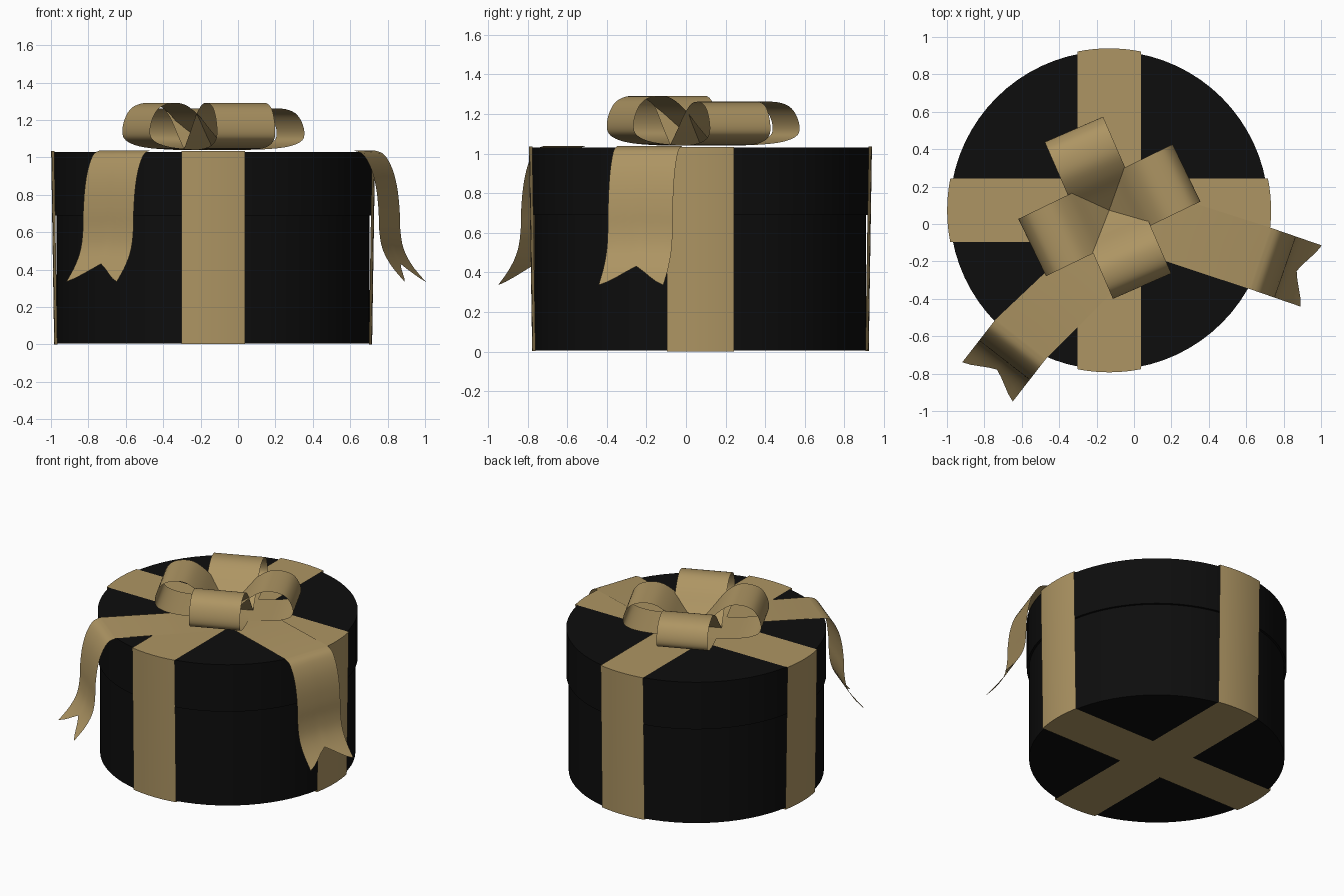
import bpy, bmesh
from math import sqrt, radians, cos, sin
from mathutils import Vector

if "Cube" in bpy.data.objects:
    bpy.data.objects.remove(bpy.data.objects["Cube"])

CX, CY = -0.133, 0.073      # box axis
HALF = 0.17                 # half ribbon width


def material(name, rgb):
    m = bpy.data.materials.new(name)
    m.diffuse_color = (*rgb, 1)
    m.use_nodes = True
    m.node_tree.nodes["Principled BSDF"].inputs["Base Color"].default_value = m.diffuse_color
    return m


black = material("black_card", (0.004, 0.004, 0.004))
gold = material("gold_ribbon", (0.42, 0.30, 0.125))


def finish(name, bm, mat):
    bmesh.ops.recalc_face_normals(bm, faces=bm.faces)
    me = bpy.data.meshes.new(name)
    bm.to_mesh(me)
    bm.free()
    me.polygons.foreach_set("use_smooth", [True] * len(me.polygons))
    me.set_sharp_from_angle(angle=radians(35))
    me.materials.append(mat)
    ob = bpy.data.objects.new(name, me)
    bpy.context.collection.objects.link(ob)
    return ob


def drum(name, radius, z0, z1):
    bm = bmesh.new()
    bmesh.ops.create_cone(bm, cap_ends=True, segments=72, radius1=radius,
                          radius2=radius, depth=z1 - z0)
    bmesh.ops.translate(bm, verts=bm.verts, vec=(CX, CY, (z0 + z1) / 2))
    finish(name, bm, black)


def sheet(name, columns, closed=False):
    """Ribbon surface from equally long columns of points."""
    bm = bmesh.new()
    grid = [[bm.verts.new(p) for p in col] for col in columns]
    n = len(grid[0])
    for a, b in zip(grid, grid[1:]):
        for i in range(n if closed else n - 1):
            j = (i + 1) % n
            bm.faces.new((a[i], a[j], b[j], b[i]))
    return finish(name, bm, gold)


def curve_at(pts, t):
    """Catmull-Rom point on a 2D path, t in 0..1."""
    n = len(pts) - 1
    i = min(int(t * n), n - 1)
    f = t * n - i
    p0, p1, p2, p3 = (Vector(pts[max(0, min(n, i + k))]) for k in (-1, 0, 1, 2))
    return 0.5 * (2 * p1 + (p2 - p0) * f + (2 * p0 - 5 * p1 + 4 * p2 - p3) * f ** 2
                  + (3 * p1 - p0 - 3 * p2 + p3) * f ** 3)


# Box body and overhanging lid
drum("box_body", 0.837, 0.005, 0.72)
drum("box_lid", 0.852, 0.69, 1.03)


# Two ribbons wrapped right around the box
def wrap(name, along_x, lift):
    cols = []
    for k in range(9):
        u = HALF * (k / 4 - 1)
        top, low = sqrt(0.866 ** 2 - u * u), sqrt(0.85 ** 2 - u * u)
        path = [(-low, lift), (low, lift), (top, 1.033 + lift), (-top, 1.033 + lift)]
        cols.append([(CX + d, CY + u, z) if along_x else (CX + u, CY + d, z)
                     for d, z in path])
    sheet(name, cols, closed=True)


wrap("ribbon_side_to_side", True, 0.0)
wrap("ribbon_front_to_back", False, 0.002)

# Four bow loops: closed teardrop profile, (distance from centre, height share)
LOOP = [(0, 0.01), (0.2, 0.02), (0.35, 0.08), (0.435, 0.21), (0.456, 0.4),
        (0.44, 0.68), (0.40, 0.9), (0.33, 1.0), (0.25, 0.97), (0.17, 0.75),
        (0.09, 0.4), (0, 0.02)]


def bow_loop(name, angle, length, height):
    a = radians(angle)
    out, side = Vector((cos(a), sin(a), 0)), Vector((-sin(a), cos(a), 0))
    cols = []
    for u in (-HALF, 0, HALF):
        col = []
        for i in range(45):
            r, h = curve_at(LOOP, i / 44)
            col.append(Vector((CX, CY, 1.038 + h * height)) + side * u
                       + out * r * length / 0.456)
        cols.append(col)
    sheet(name, cols)


bow_loop("bow_loop_left", 205.8, 0.457, 0.252)
bow_loop("bow_loop_front", -66.5, 0.442, 0.252)
bow_loop("bow_loop_right", 25.8, 0.460, 0.222)
bow_loop("bow_loop_back", 113.5, 0.472, 0.222)

# Two tails: flat over the lid, then hanging to a swallow-tail end
HANG = [(0, 1.037), (0.055, 1.015), (0.1, 0.94), (0.128, 0.84), (0.142, 0.72),
        (0.146, 0.61), (0.165, 0.51), (0.215, 0.42), (0.29, 0.335)]


def tail(name, inner, fold):
    (i0, i1), (f0, f1) = [[Vector((*p, 0)) for p in e] for e in (inner, fold)]
    out = (f1 - f0).cross(Vector((0, 0, 1))).normalized()
    if out.dot(f0 - i0) < 0:
        out.negate()
    cols = []
    for k in range(9):
        u = k / 8
        end = 0.86 + 0.14 * abs(2 * u - 1)
        base = f0.lerp(f1, u)
        col = [i0.lerp(i1, u) + Vector((0, 0, 1.038))]
        for i in range(29):
            d, z = curve_at(HANG, end * i / 28)
            col.append(base + out * d + Vector((0, 0, z)))
        cols.append(col)
    sheet(name, cols)


tail("bow_tail_left", ((-0.20, 0.0), (0.05, -0.20)), ((-0.74, -0.51), (-0.47, -0.72)))
tail("bow_tail_right", ((-0.08, 0.24), (-0.19, -0.08)), ((0.73, -0.02), (0.617, -0.347)))
